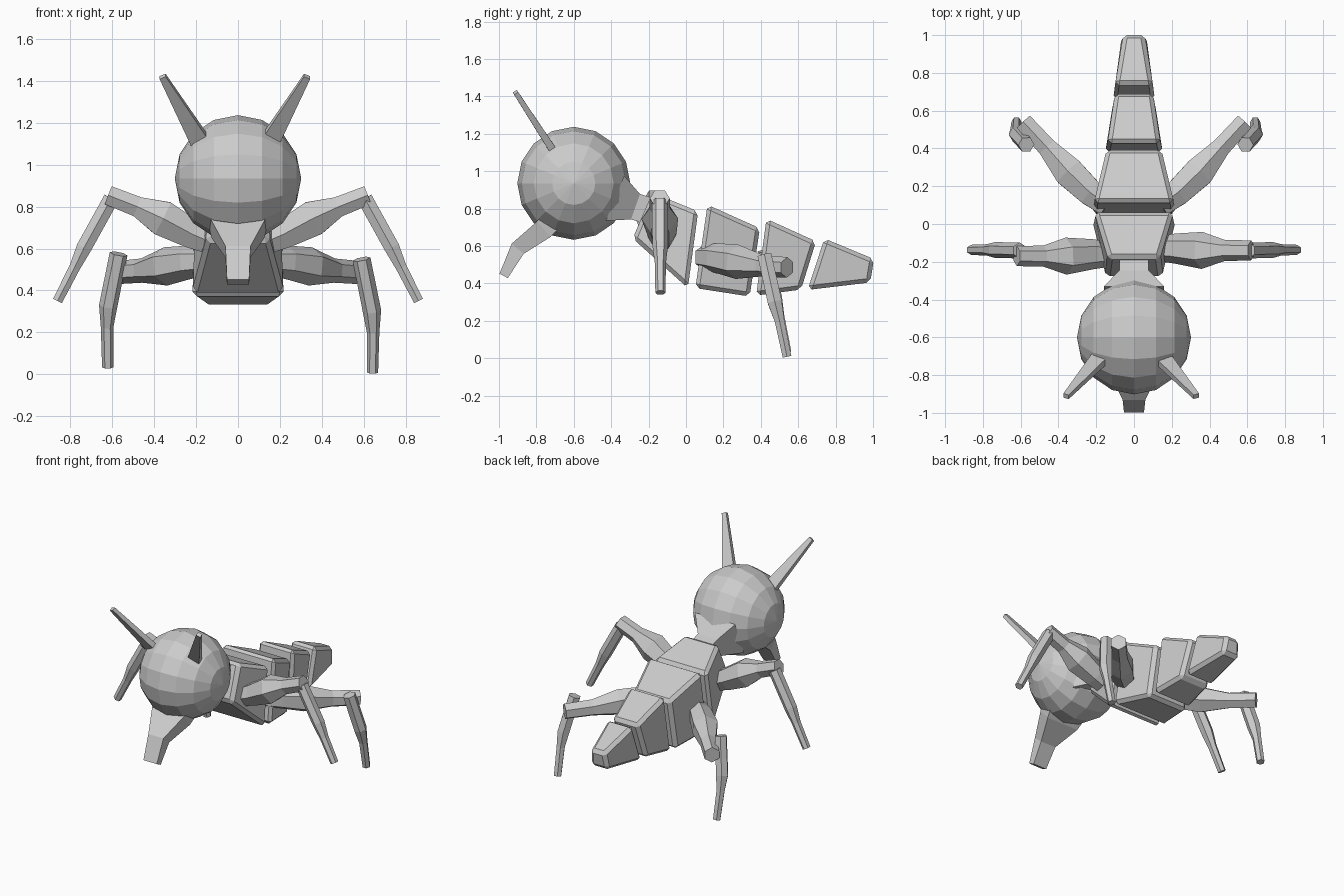
import bpy, bmesh
from math import cos, sin, pi, sqrt
from mathutils import Vector, Matrix

if "Cube" in bpy.data.objects:
    bpy.data.objects.remove(bpy.data.objects["Cube"])


def finish(name, bm, bevel=0):
    bmesh.ops.recalc_face_normals(bm, faces=bm.faces)
    me = bpy.data.meshes.new(name)
    bm.to_mesh(me)
    bm.free()
    ob = bpy.data.objects.new(name, me)
    bpy.context.collection.objects.link(ob)
    if bevel:
        mod = ob.modifiers.new("chamfer", "BEVEL")
        mod.width = bevel
        mod.segments = 1
    return ob


def loft(name, rings, bevel=0):
    """Skin a list of equal-length rings and cap both ends."""
    bm = bmesh.new()
    vs = [[bm.verts.new(p) for p in r] for r in rings]
    n = len(vs[0])
    for a, b in zip(vs, vs[1:]):
        for i in range(n):
            j = (i + 1) % n
            bm.faces.new((a[i], a[j], b[j], b[i]))
    bm.faces.new(vs[0])
    bm.faces.new(vs[-1][::-1])
    return finish(name, bm, bevel)


def tube(name, pts, n=6, ref=(1, 0, 0), side=1, shift=(0, 0, 0)):
    """Faceted tube through points (x, y, z, half_width, half_depth)."""
    centres = [Vector(p[:3]) for p in pts]
    k, off = (sqrt(2), pi / 4) if n == 4 else (1, 0)
    rings = []
    for i, c in enumerate(centres):
        d = (centres[min(i + 1, len(pts) - 1)] - centres[max(i - 1, 0)]).normalized()
        u = Vector(ref)
        u = (u - d * u.dot(d)).normalized()
        v = d.cross(u)
        ru, rv = pts[i][3], pts[i][-1]
        ring = []
        for j in range(n):
            a = 2 * pi * j / n + off
            p = c + u * (k * ru * cos(a)) + v * (k * rv * sin(a))
            p.x *= side
            ring.append(p + (Vector(shift) if side < 0 else Vector()))
        rings.append(ring)
    return loft(name, rings)


def segment(name, front, back):
    """Chamfered wedge; each end is (y_top, z_top, y_bottom, z_bottom, half_top, half_bottom)."""
    rings = [[(-wt, yt, zt), (wt, yt, zt), (wb, yb, zb), (-wb, yb, zb)]
             for yt, zt, yb, zb, wt, wb in (front, back)]
    return loft(name, rings, 0.022)


# head: sphere with its poles to the left and right
bm = bmesh.new()
bmesh.ops.create_uvsphere(bm, u_segments=16, v_segments=8, radius=0.302,
                          matrix=Matrix.Translation((0, -0.6, 0.935)) @ Matrix.Rotation(pi / 2, 4, 'Y'))
finish("head", bm)

# snout and neck
tube("snout", [(0, -0.70, 0.76, 0.145, 0.06), (0, -0.76, 0.69, 0.125, 0.055),
               (0, -0.90, 0.585, 0.06, 0.042), (0, -0.975, 0.44, 0.053, 0.025)], n=4)
tube("neck", [(0, -0.14, 0.77, 0.075, 0.07), (0, -0.27, 0.81, 0.078, 0.072),
              (0, -0.38, 0.855, 0.16, 0.13)], n=4)

# body segments, front to back
segment("thorax", (-0.18, 0.885, -0.285, 0.64, 0.135, 0.15), (0.065, 0.785, 0.01, 0.375, 0.21, 0.22))
segment("abdomen_front", (0.115, 0.82, 0.05, 0.375, 0.212, 0.222), (0.395, 0.695, 0.34, 0.33, 0.145, 0.158))
segment("abdomen_middle", (0.43, 0.745, 0.375, 0.335, 0.14, 0.153), (0.695, 0.625, 0.615, 0.367, 0.1, 0.115))
segment("abdomen_tip", (0.74, 0.64, 0.65, 0.365, 0.1, 0.112), (1.005, 0.53, 0.985, 0.405, 0.055, 0.068))

# paired antennae and legs
for side, tag in ((1, "right"), (-1, "left")):
    tube("antenna_" + tag, [(0.15, -0.71, 1.11, 0.045, 0.02), (0.33, -0.912, 1.422, 0.016, 0.013)],
         n=4, side=side, shift=(-0.03, 0, 0))
    tube("front_upper_leg_" + tag,
         [(0.15, -0.13, 0.64, 0.07), (0.22, -0.13, 0.67, 0.08), (0.36, -0.14, 0.745, 0.098),
          (0.48, -0.14, 0.80, 0.056), (0.62, -0.14, 0.855, 0.053)],
         ref=(0, 1, 0), side=side, shift=(0, -0.03, 0))
    tube("front_lower_leg_" + tag,
         [(0.605, -0.14, 0.84, 0.042), (0.735, -0.138, 0.605, 0.042),
          (0.78, -0.137, 0.51, 0.03), (0.862, -0.137, 0.35, 0.027)],
         ref=(0, 1, 0), side=side)
    tube("rear_upper_leg_" + tag,
         [(0.14, 0.10, 0.54, 0.07), (0.23, 0.165, 0.535, 0.08), (0.345, 0.275, 0.515, 0.092),
          (0.46, 0.405, 0.495, 0.058), (0.585, 0.54, 0.485, 0.055)],
         ref=(0, 0, 1), side=side)
    tube("rear_lower_leg_" + tag,
         [(0.59, 0.42, 0.55, 0.043), (0.64, 0.475, 0.30, 0.044),
          (0.645, 0.50, 0.20, 0.03), (0.642, 0.54, 0.008, 0.027)],
         side=side, shift=(0.02, 0, 0.025))
